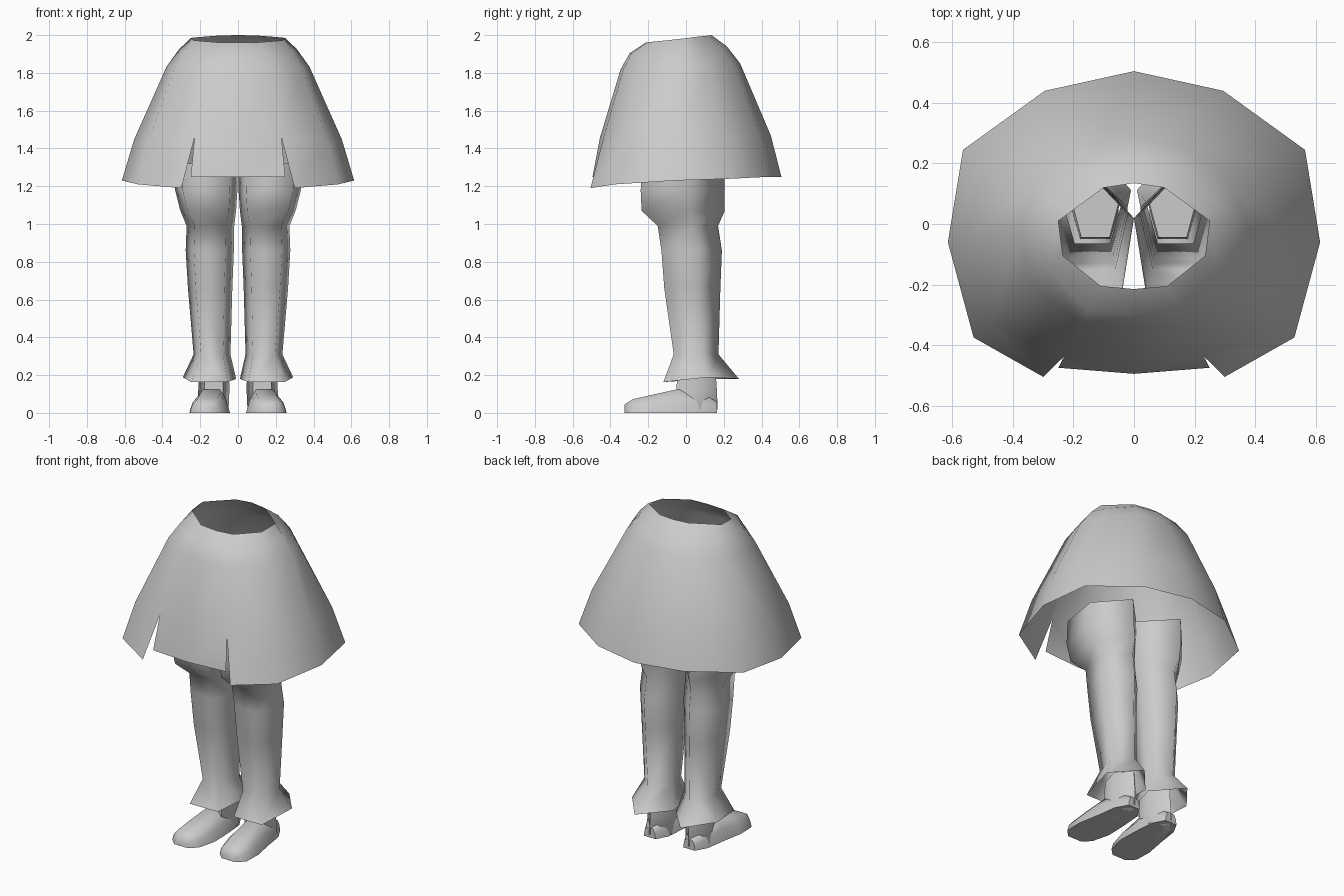
import bpy, bmesh

if "Cube" in bpy.data.objects:
    bpy.data.objects.remove(bpy.data.objects["Cube"])

GREY = (0.6, 0.6, 0.6, 1)
mat = bpy.data.materials.new("light grey")
mat.use_nodes = True
mat.diffuse_color = GREY
bsdf = mat.node_tree.nodes["Principled BSDF"]
bsdf.inputs["Base Color"].default_value = GREY
bsdf.inputs["Roughness"].default_value = 0.8


def finish(name, bm, angle):
    """Turn a bmesh into a named, coloured, smooth-shaded object."""
    bmesh.ops.recalc_face_normals(bm, faces=bm.faces)
    me = bpy.data.meshes.new(name)
    bm.to_mesh(me)
    bm.free()
    me.materials.append(mat)
    ob = bpy.data.objects.new(name, me)
    bpy.context.collection.objects.link(ob)
    bpy.ops.object.select_all(action='DESELECT')
    ob.select_set(True)
    bpy.context.view_layer.objects.active = ob
    if angle is None:
        bpy.ops.object.shade_smooth()
    else:
        bpy.ops.object.shade_smooth_by_angle(angle=angle)
    return ob


def loft(name, rings, cap_start=False, cap_end=False, angle=None):
    """Skin closed rings of points."""
    bm = bmesh.new()
    vs = [[bm.verts.new(p) for p in r] for r in rings]
    n = len(rings[0])
    for a, b in zip(vs, vs[1:]):
        for i in range(n):
            j = (i + 1) % n
            bm.faces.new((a[i], a[j], b[j], b[i]))
    if cap_start:
        bm.faces.new(vs[0])
    if cap_end:
        bm.faces.new(vs[-1])
    return finish(name, bm, angle)


# Skirt: half of the waist and hem outlines, from back to front
waist = [(0, .135, 2.0), (.1, .12, 1.998), (.2, .047, 1.99), (.25, .01, 1.985),
         (.235, -.105, 1.972), (.11, -.205, 1.962), (0, -.215, 1.96)]
hem = [(0, .505, 1.25), (.295, .44, 1.25), (.565, .245, 1.24), (.615, -.06, 1.23),
       (.53, -.375, 1.21), (.25, -.475, 1.25), (0, -.495, 1.25)]
# Outward and downward bulge fractions for back, side and front columns
back, side, front = (0, .22, .41, .85, 1), (0, .17, .35, .82, 1), (0, .3, .47, .86, 1)
spread = [back, back, side, side, side, front, front]
drop = (0, .08, .2, .71, 1)

bm = bmesh.new()
cols = []
for w, h, f in zip(waist, hem, spread):
    cols.append([bm.verts.new((w[0] + (h[0] - w[0]) * k, w[1] + (h[1] - w[1]) * k,
                               w[2] + (h[2] - w[2]) * d)) for k, d in zip(f, drop)])
slit_corner = bm.verts.new((.30, -.505, 1.19))   # side panel corner beside the slit
for c in range(6):
    for r in range(4):
        a, b = cols[c], cols[c + 1]
        low = slit_corner if (c == 4 and r == 3) else b[r + 1]
        bm.faces.new((a[r], a[r + 1], low, b[r]))
bmesh.ops.mirror(bm, geom=bm.verts[:] + bm.edges[:] + bm.faces[:],
                 axis='X', merge_dist=.001)
finish("skirt", bm, None)


def pentagon(s, z, x0, x1, y0, y1, w=.2, tilt=0):
    """Five-sided section: flat at the front, pointed at the back."""
    ym = y0 + (y1 - y0) * .58
    dx = x1 - x0
    pts = [(x0 + dx * .52, y1, z), (x1, ym, z + tilt * .5), (x1 - dx * w, y0, z - tilt),
           (x0 + dx * w, y0, z - tilt), (x0, ym, z)]
    return [(s * x, y, h) for x, y, h in pts]


# Trouser leg: height, inner x, outer x, front y, back y, front corner inset, tilt
leg = [(1.32, .0, .335, -.23, .20, .12, 0),
       (1.18, .003, .333, -.24, .205, .12, 0),
       (1.07, .01, .305, -.235, .205, .13, 0),
       (.99, .02, .272, -.15, .17, .17, 0),
       (.86, .022, .277, -.13, .19, .17, 0),
       (.66, .03, .265, -.115, .182, .18, 0),
       (.31, .04, .235, -.065, .172, .2, 0),
       (.18, .01, .292, -.12, .28, .16, .017)]

# Ankle of the shoe, same layout
ankle = [(.24, .05, .205, -.045, .155), (.13, .045, .21, -.05, .163),
         (.02, .05, .215, -.05, .168), (.0, .055, .21, -.05, .15)]

# Shoe from heel to toe: y, inner x, outer x, top height, top corner inset
shoe = [(.163, .095, .175, .06, .2), (.09, .055, .215, .10, .22),
        (-.045, .045, .235, .125, .27), (-.17, .042, .258, .098, .26),
        (-.28, .07, .255, .073, .22), (-.325, .115, .21, .045, .2)]


def shoe_ring(s, y, x0, x1, top, inset):
    d = (x1 - x0) * inset
    pts = [(x0, 0), (x0 + d * .3, top * .55), (x0 + d, top),
           (x1 - d, top), (x1 - d * .3, top * .55), (x1, 0)]
    return [(s * x, y, z) for x, z in pts]


for s, label in ((1, "left"), (-1, "right")):
    loft(label + "_trouser_leg", [pentagon(s, *r) for r in leg])
    loft(label + "_shoe_ankle", [pentagon(s, *r) for r in ankle], True, True, 1.3)
    loft(label + "_shoe", [shoe_ring(s, *r) for r in shoe], True, True, 1.0)
